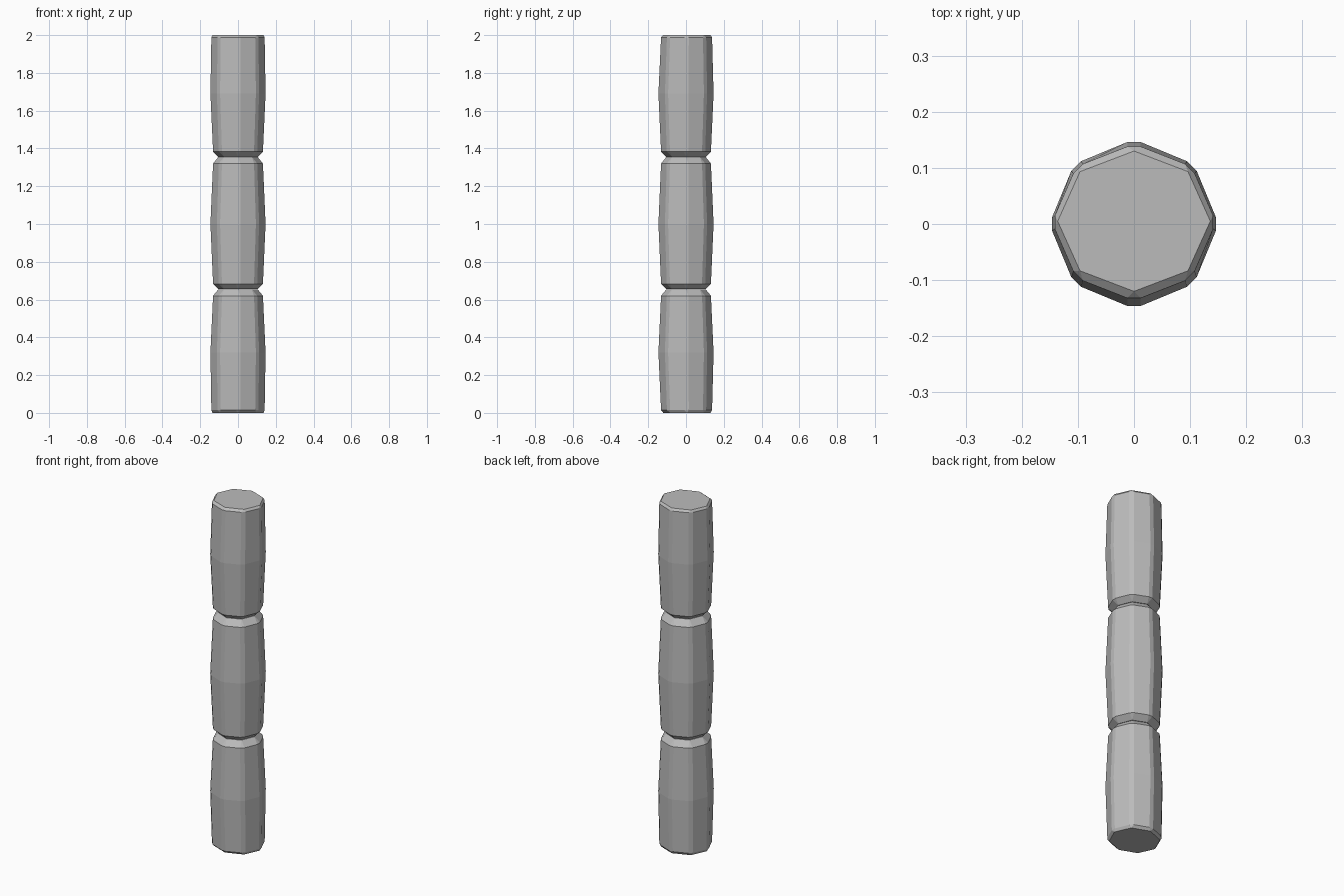
import bpy, bmesh, math

if "Cube" in bpy.data.objects:
    bpy.data.objects.remove(bpy.data.objects["Cube"])

SIDES = 8
HALF_BEVEL = 0.012

grey = bpy.data.materials.new("stone_grey")
grey.use_nodes = True
grey.diffuse_color = (0.5, 0.5, 0.5, 1)
grey.node_tree.nodes["Principled BSDF"].inputs["Base Color"].default_value = (0.5, 0.5, 0.5, 1)


def ring(bm, z, rx, ry, shift=0, bevelled=True):
    """Octagon with its corners on the axes, cut flat when bevelled."""
    verts = []
    for i in range(SIDES):
        a = math.tau * i / SIDES
        for h in ((-HALF_BEVEL, HALF_BEVEL) if bevelled else (0,)):
            x = rx * math.cos(a) - h * math.sin(a)
            y = ry * math.sin(a) + h * math.cos(a) + shift
            verts.append(bm.verts.new((x, y, z)))
    return verts


def segment(name, bottom, low, mid, high, top):
    bm = bmesh.new()
    cap_a = ring(bm, *bottom, bevelled=False)
    cap_b = ring(bm, *top, bevelled=False)
    body = [ring(bm, *r) for r in (low, mid, high)]
    # Long walls
    for a, b in zip(body, body[1:]):
        n = len(a)
        for i in range(n):
            j = (i + 1) % n
            bm.faces.new((a[i], a[j], b[j], b[i]))
    # Chamfered ends: corner triangles and quads between them
    for cap, edge in ((cap_a, body[0]), (cap_b, body[-1])):
        for i in range(SIDES):
            j = (i + 1) % SIDES
            bm.faces.new((cap[i], edge[2 * i], edge[2 * i + 1]))
            bm.faces.new((cap[i], edge[2 * i + 1], edge[2 * j], cap[j]))
        bm.faces.new(cap)
    bmesh.ops.recalc_face_normals(bm, faces=bm.faces)
    mesh = bpy.data.meshes.new(name)
    bm.to_mesh(mesh)
    bm.free()
    mesh.materials.append(grey)
    bpy.context.collection.objects.link(bpy.data.objects.new(name, mesh))


# Each ring: height, x radius, y radius, y shift
def neck(z):
    return (z, 0.105, 0.105)


def shoulder(z):
    return (z, 0.132, 0.132)


def belly(z):
    return (z, 0.146, 0.146)


def outer_rim(z):
    return (z, 0.141, 0.135, 0.003)


def outer_cap(z):
    return (z, 0.136, 0.125, 0.005)


segment("lower_segment", outer_cap(0), outer_rim(0.015), belly(0.32), shoulder(0.62), neck(0.653))
segment("middle_segment", neck(0.655), shoulder(0.683), belly(1.0), shoulder(1.32), neck(1.354))
segment("upper_segment", neck(1.356), shoulder(1.383), belly(1.69), outer_rim(1.988), outer_cap(2))
